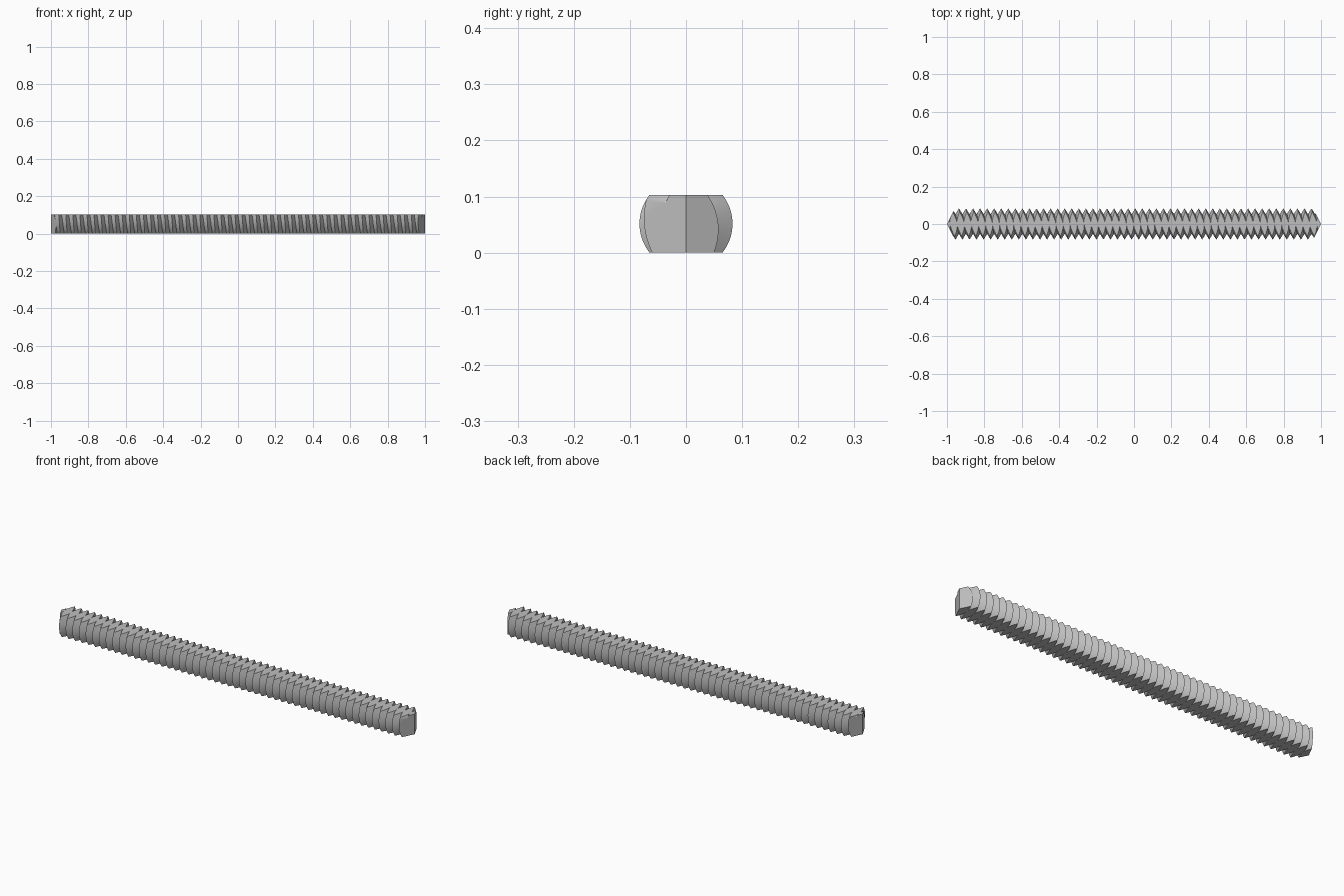
import bpy, bmesh, math

old = bpy.data.objects.get("Cube")
if old:
    bpy.data.objects.remove(old, do_unlink=True)

PITCH, CREST, ROOT = 0.0377, 0.083, 0.0518
HEIGHT, SIDES, TURNS = 0.103, 48, 60
START = 0.982 - 55.875 * PITCH
TAPER = 0.5          # slope of the wedge shaped ends


def new_object(name, bm):
    bmesh.ops.recalc_face_normals(bm, faces=bm.faces)
    mesh = bpy.data.meshes.new(name)
    bm.to_mesh(mesh)
    bm.free()
    obj = bpy.data.objects.new(name, mesh)
    bpy.context.collection.objects.link(obj)
    return obj


steel = bpy.data.materials.new("steel_grey")
steel.use_nodes = True
colour = (0.52, 0.52, 0.52, 1)
steel.diffuse_color = colour
steel.node_tree.nodes["Principled BSDF"].inputs["Base Color"].default_value = colour

# Helical V thread: rows alternate crest and root, columns climb one pitch per turn
bm = bmesh.new()
rows = []
for k in range(2 * TURNS + 2):
    radius = ROOT if k % 2 else CREST
    row = []
    for j in range(SIDES):
        a = 2 * math.pi * j / SIDES
        x = START + PITCH * (k / 2 + j / SIDES)
        row.append(bm.verts.new((x, radius * math.cos(a),
                                 HEIGHT / 2 + radius * math.sin(a))))
    rows.append(row)


def vert(k, j):
    # the last column joins the first one, one full pitch further on
    return rows[k + 2 * (j // SIDES)][j % SIDES]


for k in range(2 * TURNS + 1):
    for j in range(SIDES):
        if j == SIDES - 1 and k + 3 >= len(rows):
            continue
        bm.faces.new((vert(k, j), vert(k, j + 1), vert(k + 1, j + 1), vert(k + 1, j)))

# Close both rough ends with fans; they are trimmed away below
border = [e for e in bm.edges if e.is_boundary]
for side in (-1, 1):
    tip = bm.verts.new((side * 1.2, 0, HEIGHT / 2))
    for e in border:
        if e.verts[0].co.x * side > 0:
            bm.faces.new((e.verts[0], e.verts[1], tip))
rod = new_object("threaded_rod", bm)
rod.data.materials.append(steel)

# Trimming block: flat top and bottom, wedge shaped ends
bm = bmesh.new()
w = 0.12
outline = [(1, 0), (1 - TAPER * w, w), (TAPER * w - 1, w),
           (-1, 0), (TAPER * w - 1, -w), (1 - TAPER * w, -w)]
base = bm.faces.new([bm.verts.new((x, y, 0)) for x, y in outline])
top = bmesh.ops.extrude_face_region(bm, geom=[base])
bmesh.ops.translate(bm, vec=(0, 0, HEIGHT),
                    verts=[v for v in top["geom"] if isinstance(v, bmesh.types.BMVert)])
block = new_object("trim_block", bm)
block.hide_render = True
block.data.materials.append(steel)

trim = rod.modifiers.new("trim", "BOOLEAN")
trim.operation = "INTERSECT"
trim.solver = "EXACT"
trim.object = block

bpy.ops.object.select_all(action="DESELECT")
rod.select_set(True)
bpy.context.view_layer.objects.active = rod
bpy.ops.object.modifier_apply(modifier=trim.name)
bpy.data.objects.remove(block, do_unlink=True)
bpy.ops.object.shade_smooth_by_angle(angle=math.radians(25))
